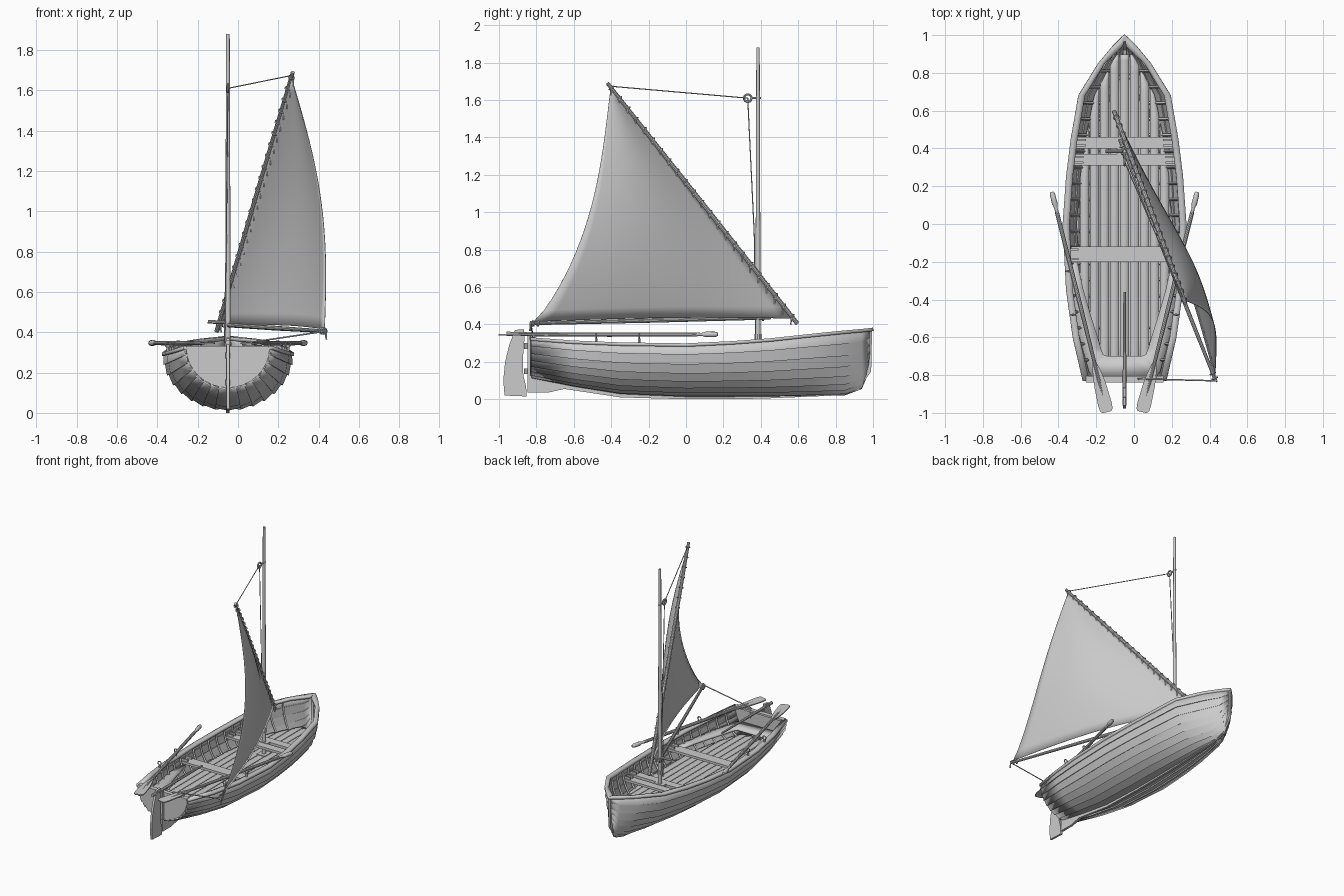
import bpy, bmesh, math
from mathutils import Vector as V

if "Cube" in bpy.data.objects:
    bpy.data.objects.remove(bpy.data.objects["Cube"])

CX = -0.05  # boat centreline
# hull stations: y, half width, sheer z, keel z, section sharpness
ST = [(-.83, .212, .325, .12, 1), (-.6, .265, .308, .075, 1), (-.35, .3, .298, .035, 1), (0, .318, .293, .02, 1),
      (.25, .3, .305, .02, 1), (.45, .275, .32, .02, 1.05), (.68, .235, .345, .025, 1.2), (.85, .13, .362, .03, 1.35),
      (.94, .055, .37, .06, 1.4), (.985, .01, .375, .16, 1.4)]


def station(y):
    for a, b in zip(ST, ST[1:]):
        if y <= b[0]:
            f = max(0, (y - a[0]) / (b[0] - a[0]))
            return [p + (q - p) * f for p, q in zip(a, b)]
    return list(ST[-1])


def section(y, t, out=0.0):
    """Point on the hull at station y, t = 0 keel to 1 sheer, pushed out along the normal."""
    _, w, zs, zk, p = station(y)
    a = t * math.pi / 2
    x = w * math.sin(a) ** p + out * math.sin(a)
    return V((max(0, x), y, zk + (zs - zk) * (1 - math.cos(a)) - out * math.cos(a)))


def half_width(y, z):
    _, w, zs, zk, p = station(y)
    q = min(1, max(0, (z - zk) / (zs - zk)))
    return w * math.sin(math.acos(1 - q)) ** p


def make(name, verts, faces, cx=CX, mirror=False, thick=0, fix=False):
    me = bpy.data.meshes.new(name)
    me.from_pydata([tuple(v) for v in verts], [], faces)
    if fix:
        bm = bmesh.new()
        bm.from_mesh(me)
        bmesh.ops.recalc_face_normals(bm, faces=bm.faces)
        bm.to_mesh(me)
        bm.free()
    ob = bpy.data.objects.new(name, me)
    bpy.context.collection.objects.link(ob)
    ob.location.x = cx
    if mirror:
        m = ob.modifiers.new("mirror", 'MIRROR')
        m.merge_threshold = .0005
    if thick:
        s = ob.modifiers.new("thickness", 'SOLIDIFY')
        s.thickness = thick
        s.offset = -1
    return ob


def strips(name, bands, thick, mirror=True):
    """Flat bands, each from (left, right) point pairs running stern to bow."""
    vs, fs = [], []
    for pairs in bands:
        k = len(vs)
        vs += [p for pr in pairs for p in pr]
        fs += [(k+2*i, k+2*i+1, k+2*i+3, k+2*i+2) for i in range(len(pairs) - 1)]
    return make(name, vs, fs, mirror=mirror, thick=thick)


def prism(name, pts, vec, cx=CX, mirror=False):
    n, vec = len(pts), V(vec)
    vs = [V(p) - vec for p in pts] + [V(p) + vec for p in pts]
    fs = [tuple(range(n))[::-1], tuple(range(n, 2*n))]
    fs += [(i, (i+1) % n, n + (i+1) % n, n + i) for i in range(n)]
    return make(name, vs, fs, cx, mirror, fix=True)


def boxes(name, items, cx=CX, mirror=False):
    vs, fs = [], []
    for x0, x1, y0, y1, z0, z1 in items:
        k = len(vs)
        vs += [(x, y, z) for z in (z0, z1) for x, y in ((x0, y0), (x1, y0), (x1, y1), (x0, y1))]
        fs += [tuple(k + i for i in f) for f in ((3, 2, 1, 0), (4, 5, 6, 7), (0, 1, 5, 4), (1, 2, 6, 5), (2, 3, 7, 6), (3, 0, 4, 7))]
    return make(name, vs, fs, cx, mirror)


def tubes(name, paths, sides=8, cx=0.0, mirror=False):
    """One mesh of tubes; each path is (points, radius or list of radii)."""
    vs, fs = [], []
    for pts, r in paths:
        pts = [V(p) for p in pts]
        rs = r if isinstance(r, (list, tuple)) else [r] * len(pts)
        k, ref = len(vs), None
        for i, p in enumerate(pts):
            d = (pts[min(i+1, len(pts)-1)] - pts[max(i-1, 0)]).normalized()
            if ref is None:
                ref = d.orthogonal()
            ref = (ref - d * ref.dot(d)).normalized()
            q = d.cross(ref)
            for j in range(sides):
                a = 2 * math.pi * (j + .5) / sides
                vs.append(p + (ref * math.cos(a) + q * math.sin(a)) * rs[i])
        for i in range(len(pts) - 1):
            for j in range(sides):
                a, b = k + i*sides + j, k + i*sides + (j+1) % sides
                fs.append((a, b, b + sides, a + sides))
        e = k + (len(pts) - 1) * sides
        fs += [tuple(range(k, k + sides))[::-1], tuple(range(e, e + sides))]
    return make(name, vs, fs, cx, mirror)


def ring(c, axis, R, n=10):
    c, d = V(c), V(axis).normalized()
    u = d.orthogonal().normalized()
    w = d.cross(u)
    return [c + (u * math.cos(2*math.pi*i/n) + w * math.sin(2*math.pi*i/n)) * R for i in range(n + 1)]


# clinker hull shell: each plank's lower edge overlaps the one beneath
N, nc = 8, len(ST)
rows = [[section(s[0], (i + k) / N, .009 * (1 - k) * min(1, s[1] / .1)) for s in ST] for i in range(N) for k in (0, 1)]
for v in rows[0]:
    v.x = 0
make("hull_planking", [v for r in rows for v in r],
     [(r*nc+c, r*nc+c+1, (r+1)*nc+c+1, (r+1)*nc+c) for r in range(2*N - 1) for c in range(nc - 1)],
     mirror=True, thick=.01)

# keel with stem and skeg, transom, sternpost
prism("keel_and_stem", [(0, y, z) for y, z in
      ((-.83, .035), (-.74, .035), (-.65, .055), (-.35, .01), (0, 0), (.4, .003), (.8, .02), (.92, .045), (.99, .15),
       (.995, .378), (.965, .378), (.965, .18), (.92, .08), (.8, .04), (0, .03), (-.35, .045), (-.6, .085), (-.83, .14))], (.009, 0, 0))
tr = [section(-.825, i / 8, -.006) for i in range(9)]
prism("transom", tr + [V((-p.x, p.y, p.z)) for p in tr[:0:-1]], (0, .009, 0))
boxes("sternpost", [(-.01, .01, -.848, -.83, .035, .34), (-.205, .205, -.838, -.805, .318, .332)])

# gunwale, joined at the bow
gun = [(V((max(0, w - .026 - .02 * (y > .9)), y, zs + .006)), V((w + .01, y, zs + .006))) for y, w, zs, _, _ in ST]
strips("gunwale", [gun + [(V((0, 1.0, .383)), V((.002, 1.0, .383)))]], .018)

# ribs and floor boards, trimmed to the inside of the hull
tubes("ribs", [([section(y, .35 + .65 * i / 6, -.016) for i in range(7)], .008)
               for y in [-.72 + .085 * k for k in range(19)]], 4, CX, True)
FZ, boards = .155, []
for k in range(-5, 6):
    band = []
    for j in range(56):
        y = -.78 + j * .0305
        lim = max(0, half_width(y, FZ) - .02)
        x0, x1 = max(-lim, k * .053 - .0245), min(lim, k * .053 + .0245)
        if x1 > x0 + .002:
            band.append((V((x0, y, FZ)), V((x1, y, FZ))))
    boards.append(band)
strips("floor_boards", boards, .012, mirror=False)

# thwarts with knees, stern bench
thw, knees = [], []
for y0, y1 in ((-.2, -.12), (.31, .37), (.40, .46)):
    w = half_width(y1 if y0 > 0 else y0, .24) - .008
    thw.append((-w, w, y0, y1, .228, .246))
    knees += [(w - .05, w, y - .006, y + .006, .246, .262) for y in (y0 + .015, y1 - .015)]
boxes("thwarts", thw)
boxes("thwart_knees", knees, mirror=True)
BZ = .222
hull_pt = lambda y: V((half_width(y, BZ) - .008, y, BZ))
strips("stern_bench", [[(V((0, -.7, BZ)), V((0, -.82, BZ))), (V((.09, -.7, BZ)), V((.165, -.82, BZ))),
       (V((.113, -.69, BZ)), hull_pt(-.78))] +
       [(V((x, y, BZ)), hull_pt(y)) for x, y in ((.125, -.66), (.145, -.59), (.18, -.48), (.22, -.34), (.25, -.2))]], .014)

# mast, step, collar and parrel beam
tubes("mast", [([(0, .385, .05), (0, .385, .7), (0, .385, 1.88)], [.014, .013, .009])], 12, CX)
boxes("mast_step", [(-.035, .035, .345, .425, .03, .16), (-.04, .04, .365, .405, .228, .25)])
tubes("mast_collar", [([(0, .385, .32), (0, .385, .35)], .018), ([(-.1, .385, .452), (.015, .385, .448)], .009)], 10, CX)

# yard and boom
peak, foot = V((.272, -.42, 1.69)), V((-.105, .595, .405))
clew = V((.432, -.83, .405))
btip = V((-.075, .45, .437))
tubes("yard", [([foot, foot.lerp(peak, .5), peak], [.012, .013, .01])], 10)
tubes("boom", [([clew, clew.lerp(btip, .5), btip], [.009, .012, .011])], 10)

# sail: bellied sheet between yard, boom and hollow leech
nrm = V((.935, .353, 0))
tack, head, cl = foot.lerp(peak, .03) - V((0, 0, .012)), foot.lerp(peak, .985) - V((0, 0, .016)), clew + V((-.004, .015, .01))
n = 20


def sail_pt(u, v):
    luff = tack.lerp(head, v)
    leech = cl.lerp(head, v) + nrm * .07 * math.sin(math.pi * v) + V((0, .085 * math.sin(math.pi * v ** .7), 0))
    return (luff.lerp(leech, u) + nrm * (.045 + .12 * v) * (1 - v) * math.sin(math.pi * u)
            + V((0, 0, .012 * math.sin(math.pi * u) * (1 - v) ** 4)))


make("sail", [sail_pt(i / n, j / n) for j in range(n + 1) for i in range(n + 1)],
     [(j*(n+1)+i, j*(n+1)+i+1, (j+1)*(n+1)+i+1, (j+1)*(n+1)+i) for j in range(n) for i in range(n)], cx=0, thick=.003)

# lacing along the yard and lashings on the boom
lace = []
for i in range(23):
    c = foot.lerp(peak, .03 + .95 * i / 22)
    lace += [(ring(c, peak - foot, .0145), .004), ([c + V((.008, 0, 0)), c + V((.01, -.004, -.045))], .004)]
for f in (.01, .03, .95, .97):
    lace.append((ring(clew.lerp(btip, f), btip - clew, .014), .005))
tubes("sail_lacing", lace, 5)

# halyard with block, and mainsheet
blk = V((CX, .33, 1.61))
tubes("halyard", [([peak - V((0, 0, .015)), blk], .003), ([blk, (-.058, .365, .88), (-.068, .372, .3)], .003)], 6)
tubes("halyard_block", [(ring(blk, (1, 0, 0), .02, 14), .006), ([(CX, .35, 1.61), (CX, .4, 1.61)], .006)], 8)
tubes("mainsheet", [([clew, (.03, -.82, .345), (.03, -.815, .27)], .004), ([clew + V((.004, 0, .012)), clew + V((.006, -.004, -.04))], .005),
                    ([(.02, -.82, .34), (.12, -.815, .337)], .005)], 6)

# rudder, hinges and tiller
prism("rudder", [(0, y, z) for y, z in ((-.862, .345), (-.868, .375), (-.915, .37), (-.945, .29), (-.967, .2), (-.977, .1),
      (-.97, .02), (-.852, .015), (-.855, .07), (-.87, .13), (-.872, .22))], (.008, 0, 0))
tubes("rudder_hinges", [([(0, -.856, z - .015), (0, -.856, z + .015)], .012) for z in (.15, .285)], 8, CX)
tubes("tiller", [([(0, -.96, .35), (0, -.85, .35), (0, -.36, .348)], [.012, .011, .007])], 8, CX)

# oars with flat blades, and oarlocks on the gunwale
h, e = V((.385, .17, .347)), V((.095, -.99, .345))
d = (e - h).normalized()
L = (e - h).length
pv = V((-d.y, d.x, 0))
at = lambda s, w=0.0: h + d * s * L + pv * w
tubes("oar_shafts", [([at(s) for s in (0, .01, .055, .075, .1, .5, .86, .95)], [.009, .014, .015, .008, .011, .012, .009, .003])], 10, CX, True)
prof = [(.78, .01), (.82, .022), (.88, .032), (.97, .037), (.995, .034), (1.005, .024)]
prism("oar_blades", [at(s, w) for s, w in prof] + [at(s, -w) for s, w in prof[::-1]], (0, 0, .004), CX, True)
locks = []
for y in (-.25, -.48):
    x = station(y)[1] - .008
    locks += [([(x, y, .29), (x, y, .325)], .008), (ring((x, y, .34), (0, 1, 0), .014), .004)]
tubes("oarlocks", locks, 6, CX, True)

# smooth shading with sharp edges kept
bpy.ops.object.select_all(action='SELECT')
bpy.context.view_layer.objects.active = bpy.data.objects["sail"]
bpy.ops.object.shade_smooth_by_angle(angle=math.radians(35))
